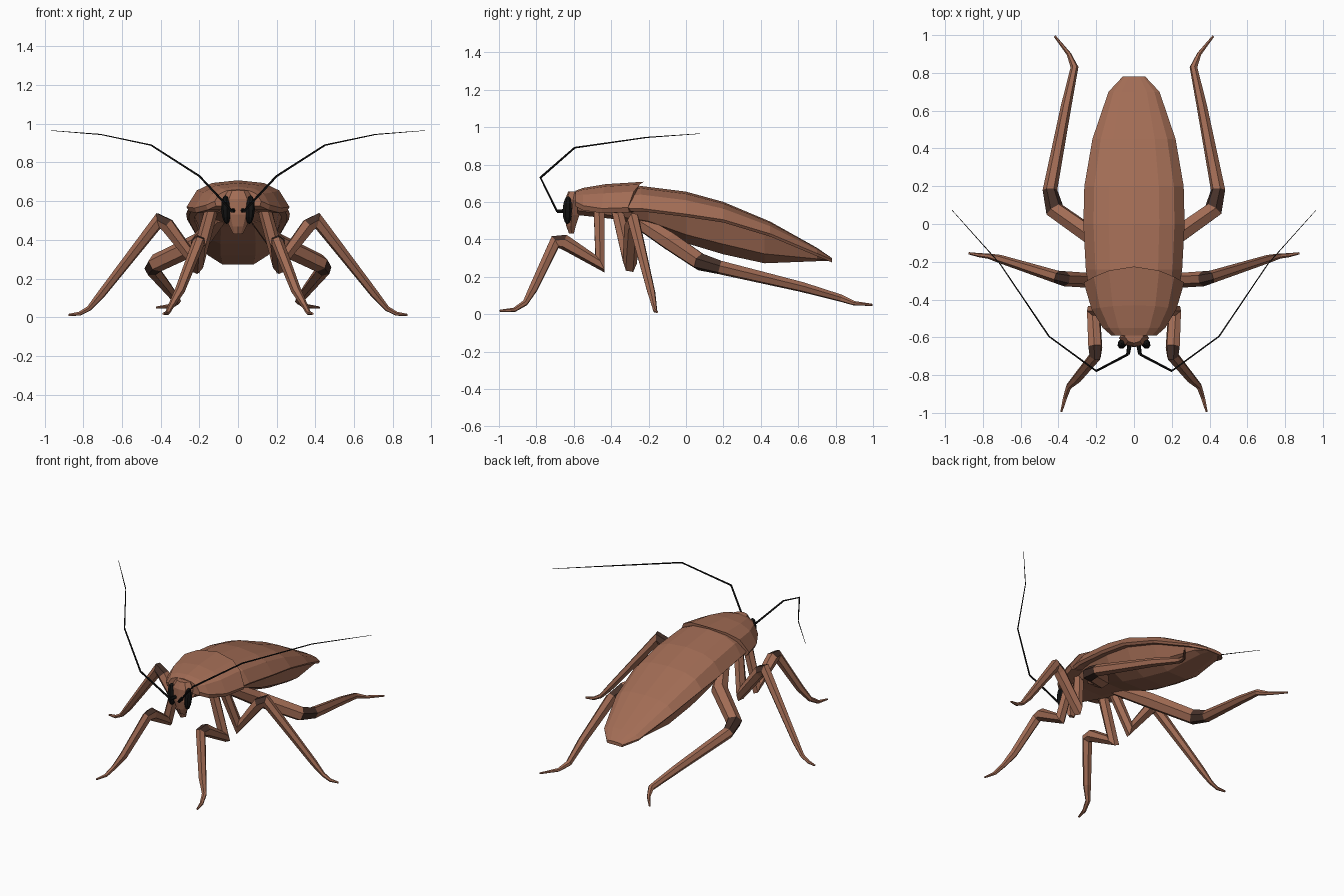
import bpy, bmesh, math
from mathutils import Vector

if "Cube" in bpy.data.objects:
    bpy.data.objects.remove(bpy.data.objects["Cube"], do_unlink=True)


def material(name, r, g, b):
    m = bpy.data.materials.new(name)
    m.use_nodes = True
    m.diffuse_color = (r, g, b, 1)
    m.node_tree.nodes["Principled BSDF"].inputs["Base Color"].default_value = (r, g, b, 1)
    return m


BROWN = material("chestnut brown", 0.36, 0.15, 0.09)
DARK = material("dark joint brown", 0.06, 0.03, 0.022)
BLACK = material("black", 0.006, 0.006, 0.006)


def finish(name, bm, mats):
    bmesh.ops.recalc_face_normals(bm, faces=bm.faces[:])
    me = bpy.data.meshes.new(name)
    bm.to_mesh(me)
    bm.free()
    for m in mats:
        me.materials.append(m)
    ob = bpy.data.objects.new(name, me)
    bpy.context.collection.objects.link(ob)
    return ob


def loft(name, rings, mats, dark_segment=None, dark_all=True):
    """Skin closed rings of points; one segment may take the second material."""
    bm = bmesh.new()
    loops = [[bm.verts.new(p) for p in ring] for ring in rings]
    n = len(loops[0])
    marked = []
    for k, (a, b) in enumerate(zip(loops, loops[1:])):
        for i in range(n):
            j = (i + 1) % n
            f = bm.faces.new((a[i], a[j], b[j], b[i]))
            if k == dark_segment:
                marked.append(f)
    bm.faces.new(loops[0])
    bm.faces.new(loops[-1])
    bmesh.ops.recalc_face_normals(bm, faces=bm.faces[:])
    for f in marked:
        if dark_all or f.normal.z > 0.2:
            f.material_index = 1
    return finish(name, bm, mats)


def tube(name, path, radii, mats, sides=6, **kw):
    """Tapered faceted tube with mitred bends."""
    pts = [Vector(p) for p in path]
    dirs = [(b - a).normalized() for a, b in zip(pts, pts[1:])]
    normal = dirs[0].cross(Vector((1, 0, 0.1))).normalized()
    rings, last = [], dirs[0]
    for i, p in enumerate(pts):
        d0, d1 = dirs[max(i - 1, 0)], dirs[min(i, len(dirs) - 1)]
        t = (d0 + d1).normalized()
        normal = last.rotation_difference(t) @ normal
        last = t
        side = t.cross(normal)
        bend = d1 - d0
        stretch = min(1 / max(t.dot(d0), 0.1), 1.5) - 1
        ring = []
        for k in range(sides):
            a = math.tau * (k + 0.5) / sides
            o = (normal * math.cos(a) + side * math.sin(a)) * radii[i]
            if bend.length > 1e-4:
                u = bend.normalized()
                o += u * o.dot(u) * stretch
            ring.append(p + o)
        rings.append(ring)
    return loft(name, rings, mats, **kw)


def mirrored(half):
    """Close a half section, given from the top centre to the bottom centre."""
    return half + [(-x, y, z) for x, y, z in half[-2:0:-1]]


def shell_ring(y, w, top, rim, sweep=0.0, thick=0.025):
    h = top - rim
    half = [(0, top), (0.5, top - 0.1 * h), (0.8, top - 0.38 * h),
            (1, rim), (0.95, rim - thick), (0, rim - thick)]
    return mirrored([(w * x, y - sweep * x * x, z) for x, z in half])


def belly_ring(y, w, rim, bottom):
    d = rim - bottom
    half = [(0, rim), (0.9, rim), (0.72, bottom + 0.3 * d), (0.36, bottom), (0, bottom)]
    return mirrored([(w * x, y, z) for x, z in half])


# Folded wings: y, half width, top, rim
wings = [(-0.34, 0.24, 0.67, 0.565), (-0.24, 0.255, 0.685, 0.565), (0, 0.268, 0.655, 0.535),
         (0.2, 0.263, 0.6, 0.505), (0.45, 0.22, 0.495, 0.43), (0.7, 0.135, 0.355, 0.325),
         (0.78, 0.06, 0.3, 0.292)]
loft("wings", [shell_ring(*s, thick=0.015) for s in wings], [BROWN])

# Neck shield with swept rear edge
shield = [(-0.59, 0.12, 0.66, 0.6, 0), (-0.55, 0.165, 0.675, 0.58, 0),
          (-0.43, 0.225, 0.695, 0.565, 0.02), (-0.225, 0.266, 0.708, 0.57, 0.085)]
loft("neck_shield", [shell_ring(*s) for s in shield], [BROWN])

# Thorax and abdomen underside: y, half width, rim, bottom
belly = [(-0.58, 0.1, 0.61, 0.53), (-0.4, 0.19, 0.57, 0.51), (-0.2, 0.24, 0.56, 0.47),
         (0, 0.255, 0.53, 0.38), (0.2, 0.25, 0.5, 0.32), (0.42, 0.22, 0.44, 0.272),
         (0.7, 0.13, 0.325, 0.283), (0.77, 0.055, 0.294, 0.285)]
loft("abdomen", [belly_ring(*s) for s in belly], [BROWN])

# Head: z, half width, front y, back y
head = [(0.43, 0.025, -0.625, -0.6), (0.47, 0.045, -0.64, -0.59), (0.53, 0.068, -0.652, -0.57),
        (0.61, 0.08, -0.648, -0.56), (0.655, 0.05, -0.63, -0.56)]
loft("head", [mirrored([(0, f, z), (0.6 * w, f + 0.008, z), (w, (f + b) / 2, z),
                        (0.6 * w, b, z), (0, b, z)]) for z, w, f, b in head], [BROWN])

# Legs as left-side paths: points, radii, index of the knee segment, whole knee dark
LEGS = {
    "front_leg": (
        [(0.13, -0.465, 0.58), (0.215, -0.46, 0.27), (0.205, -0.65, 0.385),
         (0.205, -0.7, 0.385), (0.3, -0.815, 0.14), (0.345, -0.86, 0.06),
         (0.365, -0.92, 0.022), (0.385, -0.995, 0.018)],
        [0.034, 0.037, 0.04, 0.032, 0.026, 0.016, 0.012, 0.006], 2, False),
    "middle_leg": (
        [(0.14, -0.37, 0.56), (0.215, -0.3, 0.28), (0.365, -0.29, 0.475),
         (0.41, -0.28, 0.5), (0.71, -0.185, 0.115), (0.77, -0.17, 0.045),
         (0.82, -0.165, 0.018), (0.875, -0.155, 0.012)],
        [0.034, 0.04, 0.04, 0.034, 0.022, 0.014, 0.011, 0.006], 2, False),
    "hind_leg": (
        [(0.09, -0.29, 0.52), (0.2, -0.08, 0.385), (0.42, 0.075, 0.28),
         (0.445, 0.18, 0.25), (0.36, 0.62, 0.145), (0.315, 0.83, 0.085),
         (0.345, 0.9, 0.058), (0.42, 0.995, 0.05)],
        [0.04, 0.052, 0.048, 0.038, 0.028, 0.02, 0.012, 0.006], 2, True),
}
# Antenna: thick stub, then thin bent filament
ANTENNA = [(0.022, -0.63, 0.552), (0.032, -0.69, 0.55), (0.2, -0.778, 0.73),
           (0.45, -0.595, 0.89), (0.71, -0.21, 0.945), (0.965, 0.075, 0.965)]

for side, s in (("left", 1), ("right", -1)):
    for name, (path, radii, knee, whole) in LEGS.items():
        tube(f"{side}_{name}", [(s * x, y, z) for x, y, z in path], radii,
             [BROWN, DARK], dark_segment=knee, dark_all=whole)

    feeler = [(s * x, y, z) for x, y, z in ANTENNA]
    tube(f"{side}_antenna_base", feeler[:2], [0.012, 0.01], [BLACK])
    tube(f"{side}_antenna", feeler[1:], [0.007, 0.006, 0.005, 0.0035, 0.0015], [BLACK], sides=4)

    # Tall narrow eyes on the sides of the head
    bm = bmesh.new()
    bmesh.ops.create_uvsphere(bm, u_segments=8, v_segments=6, radius=1)
    for v in bm.verts:
        v.co = Vector((v.co.x * 0.024, v.co.y * 0.03, v.co.z * 0.075))
    eye = finish(f"{side}_eye", bm, [BLACK])
    eye.location = (s * 0.062, -0.633, 0.556)
    eye.rotation_euler = (0, s * 0.06, s * 0.5)
